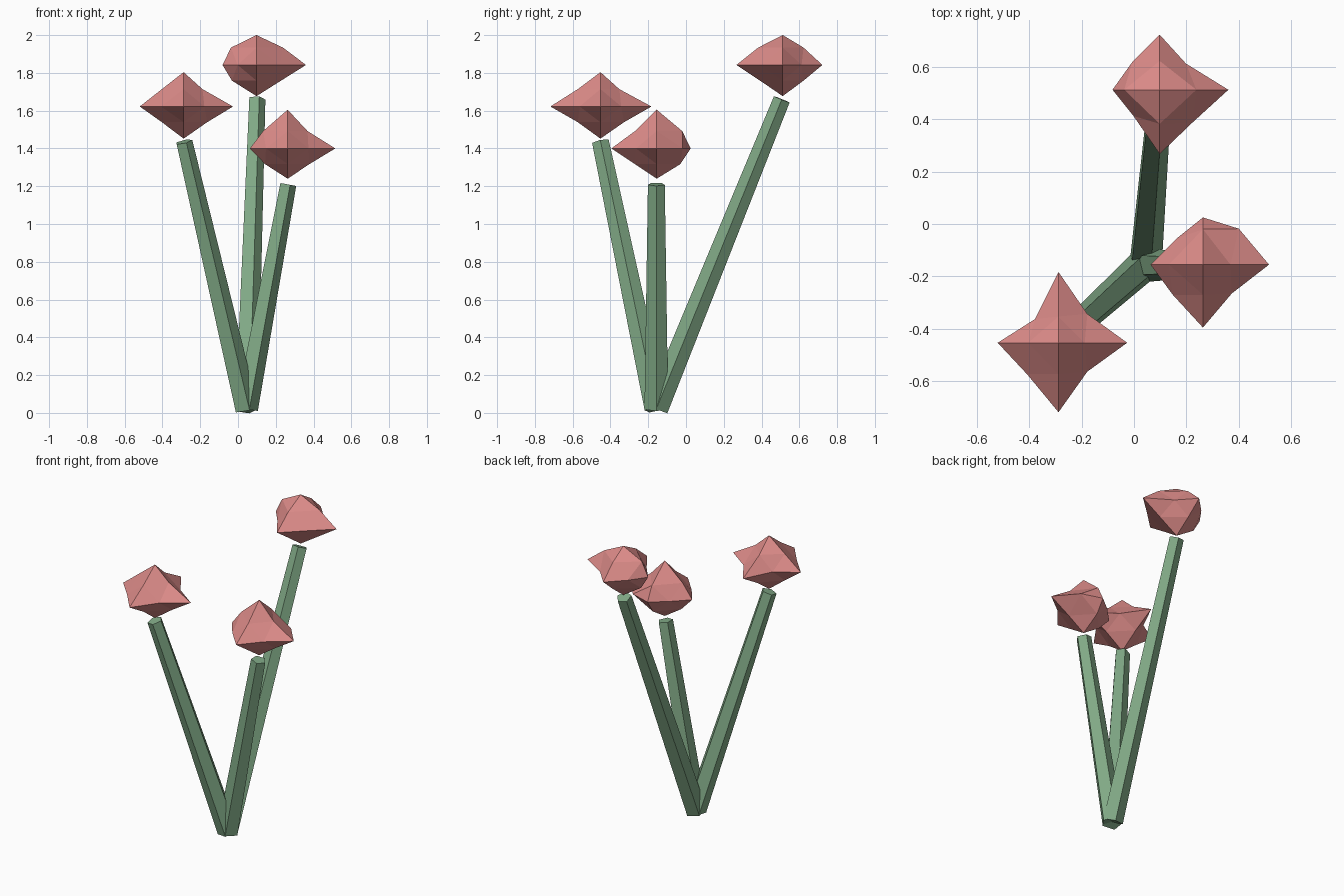
import bpy, bmesh
from math import cos, sin, pi
from mathutils import Vector

if "Cube" in bpy.data.objects:
    bpy.data.objects.remove(bpy.data.objects["Cube"])


def material(name, color):
    m = bpy.data.materials.new(name)
    m.diffuse_color = color
    m.use_nodes = True
    m.node_tree.nodes["Principled BSDF"].inputs["Base Color"].default_value = m.diffuse_color
    return m


GREEN = material("stem_green", (0.22, 0.40, 0.24, 1))
PINK = material("blossom_pink", (0.72, 0.26, 0.25, 1))


def finish(bm, name, mat):
    bmesh.ops.recalc_face_normals(bm, faces=bm.faces)
    me = bpy.data.meshes.new(name)
    bm.to_mesh(me)
    bm.free()
    me.materials.append(mat)
    bpy.context.collection.objects.link(bpy.data.objects.new(name, me))


def stem(name, a, b, r0=0.066, r1=0.047, sides=5):
    """Tapered five-sided rod from a to b."""
    a, b = Vector(a), Vector(b)
    q = Vector((0, 0, 1)).rotation_difference(b - a)
    bm = bmesh.new()
    rings = []
    for p, r in ((a, r0), (b, r1)):
        rings.append([bm.verts.new(p + q @ Vector((r * cos(2 * pi * i / sides),
                                                   r * sin(2 * pi * i / sides), 0)))
                      for i in range(sides)])
    lo, hi = rings
    for i in range(sides):
        j = (i + 1) % sides
        bm.faces.new((lo[i], lo[j], hi[j], hi[i]))
    bm.faces.new(lo[::-1])
    bm.faces.new(hi)
    finish(bm, name, GREEN)


def blossom(name, center, top, bottom, tips, upper, lower, between):
    """Once-divided octahedron with pulled-out tips.
    tips, upper, lower: radii towards +x, -x, +y, -y
    between: diagonal offsets for ++, -+, --, +-"""
    c = Vector(center)
    axes = [(1, 0), (-1, 0), (0, 1), (0, -1)]
    pts = {(0, 0, 1): (0, 0, top), (0, 0, -1): (0, 0, -bottom)}
    for (x, y), t, u, l in zip(axes, tips, upper, lower):
        pts[x, y, 0] = (x * t, y * t, 0)
        pts[x, y, 1] = (x * u, y * u, 0.092)
        pts[x, y, -1] = (x * l, y * l, -0.083)
    for (x, y), d in zip([(1, 1), (-1, 1), (-1, -1), (1, -1)], between):
        pts[x, y, 0] = (x * d, y * d, 0)
    bm = bmesh.new()
    v = {k: bm.verts.new(c + Vector(p)) for k, p in pts.items()}
    # four triangles in each octant
    for x in (1, -1):
        for y in (1, -1):
            for z in (1, -1):
                xy, xz, yz = v[x, y, 0], v[x, 0, z], v[0, y, z]
                for tri in ((v[x, 0, 0], xy, xz), (v[0, y, 0], yz, xy),
                            (v[0, 0, z], xz, yz), (xy, yz, xz)):
                    bm.faces.new(tri)
    finish(bm, name, PINK)


# Stems fan out from one shared foot
FOOT = (0.04, -0.157, 0.022)
stem("left_stem", FOOT, (-0.288, -0.453, 1.435))
stem("back_stem", FOOT, (0.098, 0.507, 1.66))
stem("right_stem", FOOT, (0.262, -0.157, 1.21))

# Blossoms float just above the stem tops
blossom("left_blossom", (-0.288, -0.453, 1.622), 0.182, 0.17,
        (0.262, 0.232, 0.27, 0.265), (0.10, 0.115, 0.10, 0.12),
        (0.125, 0.115, 0.125, 0.12), (0.11, 0.09, 0.12, 0.11))
blossom("back_blossom", (0.098, 0.512, 1.842), 0.158, 0.165,
        (0.262, 0.18, 0.21, 0.245), (0.14, 0.135, 0.11, 0.13),
        (0.13, 0.13, 0.11, 0.12), (0.10, 0.105, 0.10, 0.125))
blossom("right_blossom", (0.263, -0.155, 1.40), 0.205, 0.16,
        (0.252, 0.20, 0.18, 0.24), (0.105, 0.13, 0.135, 0.115),
        (0.115, 0.12, 0.125, 0.115), (0.137, 0.10, 0.115, 0.11))
